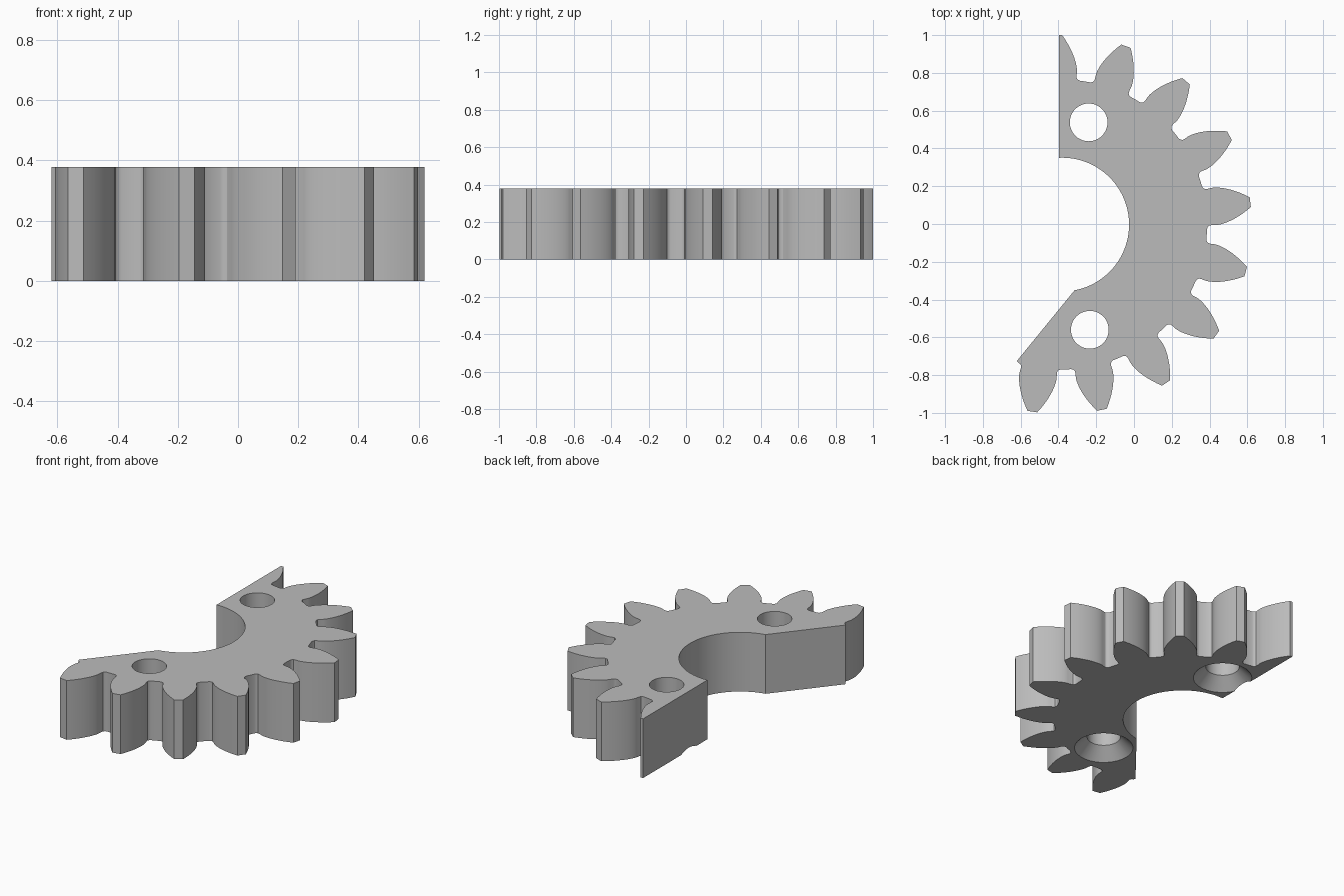
import bpy
import bmesh
from math import radians, cos, sin, tan, acos, atan2, pi, sqrt

cube = bpy.data.objects.get("Cube")
if cube:
    bpy.data.objects.remove(cube, do_unlink=True)

# Gear dimensions
CX, CY = -0.38, -0.003
HEIGHT = 0.378
TEETH = 17
PITCH = 2 * pi / TEETH
TIP_R, ROOT_R, BORE_R = 1.003, 0.767, 0.354
PITCH_R = TIP_R * TEETH / (TEETH + 2)
PRESSURE = radians(25)
BASE_R = PITCH_R * cos(PRESSURE)
FIRST_TOOTH = radians(6.8) - 5 * PITCH
CUT_X = -0.397


def involute(a):
    return tan(a) - a


def polar(r, a):
    return (CX + r * cos(a), CY + r * sin(a))


def half_angle(r):
    """Half the angular thickness of a tooth at radius r."""
    return PITCH / 4 + involute(PRESSURE) - involute(acos(min(1, BASE_R / r)))


# One flank from root to tip as (radius, half angle), with a small root fillet
base_half = half_angle(BASE_R)
flank = [(ROOT_R, base_half + radians(1.5)),
         (ROOT_R + 0.004, base_half + radians(0.7)),
         (ROOT_R + 0.012, base_half + radians(0.15)),
         (ROOT_R + 0.024, base_half)]
STEPS = 10
for i in range(STEPS + 1):
    r = BASE_R + (TIP_R - BASE_R) * (i / STEPS) ** 1.3
    flank.append((r, half_angle(r)))

# Sector outline, counter-clockwise: slanted corner, teeth, cut tooth, bore
outline = [(-0.62, -0.725)]
for n in range(9):
    mid = FIRST_TOOTH + n * PITCH
    outline += [polar(r, mid - h) for r, h in flank]
    outline += [polar(r, mid + h) for r, h in reversed(flank)]
    outline.append(polar(ROOT_R, mid + PITCH / 2))
last = FIRST_TOOTH + 9 * PITCH
outline += [polar(r, last - h) for r, h in flank]
dx = CUT_X - CX
outline.append((CUT_X, CY + sqrt(TIP_R ** 2 - dx ** 2)))
start = atan2(sqrt(BORE_R ** 2 - dx ** 2), dx)
end = atan2(-0.347, 0.065)
ARC = 48
outline += [polar(BORE_R, start + (end - start) * i / ARC) for i in range(ARC + 1)]


def make_object(name, bm):
    bmesh.ops.recalc_face_normals(bm, faces=bm.faces)
    mesh = bpy.data.meshes.new(name)
    bm.to_mesh(mesh)
    bm.free()
    obj = bpy.data.objects.new(name, mesh)
    bpy.context.collection.objects.link(obj)
    return obj


# Gear body
bm = bmesh.new()
face = bm.faces.new([bm.verts.new((x, y, 0)) for x, y in outline])
extruded = bmesh.ops.extrude_face_region(bm, geom=[face])["geom"]
bmesh.ops.translate(bm, vec=(0, 0, HEIGHT),
                    verts=[v for v in extruded if isinstance(v, bmesh.types.BMVert)])
gear = make_object("gear_sector", bm)

steel = bpy.data.materials.new("grey_metal")
steel.use_nodes = True
steel.diffuse_color = (0.5, 0.5, 0.5, 1)
steel.node_tree.nodes["Principled BSDF"].inputs["Base Color"].default_value = (0.5, 0.5, 0.5, 1)
gear.data.materials.append(steel)


def hole_cutter(x, y, sides=48):
    """Straight bolt hole with a 45 degree countersink underneath."""
    bm = bmesh.new()
    rings = []
    for r, z in ((0.195, -0.02), (0.1, 0.075), (0.1, HEIGHT + 0.05)):
        rings.append([bm.verts.new((x + r * cos(2 * pi * i / sides),
                                    y + r * sin(2 * pi * i / sides), z))
                      for i in range(sides)])
    for low, high in zip(rings, rings[1:]):
        for i in range(sides):
            j = (i + 1) % sides
            bm.faces.new((low[i], low[j], high[j], high[i]))
    bm.faces.new(rings[0])
    bm.faces.new(rings[-1])
    cutter = make_object("hole_cutter", bm)
    cutter.data.materials.append(steel)
    cutter.hide_render = True
    return cutter


# Countersunk bolt holes
bpy.ops.object.select_all(action="DESELECT")
bpy.context.view_layer.objects.active = gear
gear.select_set(True)
for x, y in ((-0.24, 0.538), (-0.234, -0.56)):
    cutter = hole_cutter(x, y)
    mod = gear.modifiers.new("bolt_hole", "BOOLEAN")
    mod.operation = "DIFFERENCE"
    mod.solver = "EXACT"
    mod.object = cutter
    bpy.ops.object.modifier_apply(modifier=mod.name)
    bpy.data.objects.remove(cutter, do_unlink=True)

bpy.ops.object.shade_smooth_by_angle(angle=radians(30))
